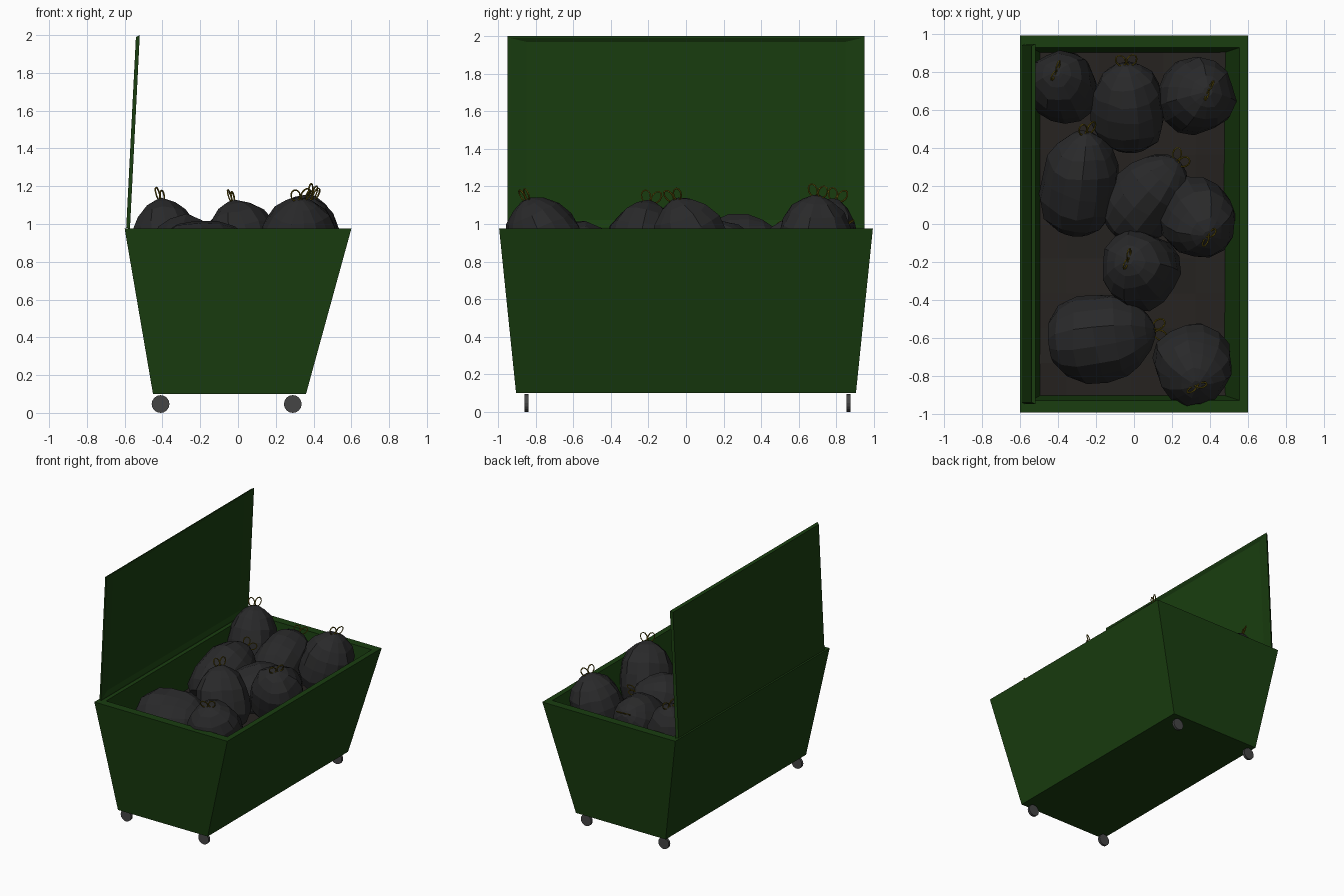
import bpy, bmesh, math, random
from mathutils import Vector

if "Cube" in bpy.data.objects:
    bpy.data.objects.remove(bpy.data.objects["Cube"])

random.seed(4)


def material(name, r, g, b):
    m = bpy.data.materials.new(name)
    m.diffuse_color = (r, g, b, 1)
    m.use_nodes = True
    m.node_tree.nodes["Principled BSDF"].inputs["Base Color"].default_value = m.diffuse_color
    return m


GREEN = material("green_paint", 0.010, 0.048, 0.005)
BLACK = material("black_plastic", 0.022, 0.022, 0.023)
BROWN = material("dark_rubbish", 0.020, 0.017, 0.015)
RUBBER = material("wheel_grey", 0.06, 0.06, 0.06)
YELLOW = material("yellow_tie", 0.14, 0.10, 0.004)


def loft(name, rings, mat):
    """Skin equal-length closed rings and cap both ends."""
    bm = bmesh.new()
    rows = [[bm.verts.new(p) for p in ring] for ring in rings]
    n = len(rows[0])
    for a, b in zip(rows, rows[1:]):
        for i in range(n):
            j = (i + 1) % n
            bm.faces.new((a[i], a[j], b[j], b[i]))
    bm.faces.new(rows[0])
    bm.faces.new(rows[-1])
    bmesh.ops.recalc_face_normals(bm, faces=bm.faces)
    me = bpy.data.meshes.new(name)
    bm.to_mesh(me)
    bm.free()
    me.materials.append(mat)
    ob = bpy.data.objects.new(name, me)
    bpy.context.collection.objects.link(ob)
    return ob


def rect(x0, x1, y, z):
    return [(x0, -y, z), (x1, -y, z), (x1, y, z), (x0, y, z)]


# Tapered open container: outer floor, outer rim, inner rim, inner floor
loft("container", [rect(-0.45, 0.36, 0.905, 0.10),
                   rect(-0.60, 0.60, 0.995, 0.975),
                   rect(-0.54, 0.555, 0.93, 0.975),
                   rect(-0.40, 0.315, 0.85, 0.14)], GREEN)


# Open lid: a shallow tray leaning slightly inward
def lid_ring(y, z0, z1, dx):
    def lean(z):
        return -0.592 + 0.052 * (z - 0.975) / 1.025 + dx
    return [(lean(z), s * y, z) for s, z in ((-1, z0), (1, z0), (1, z1), (-1, z1))]


loft("lid", [lid_ring(0.94, 0.98, 1.99, 0.0),
             lid_ring(0.95, 0.975, 2.0, 0.02),
             lid_ring(0.935, 0.985, 1.99, 0.02),
             lid_ring(0.85, 1.02, 1.97, 0.008)], GREEN)

# Wheels: thin discs under the corners
for side, x in (("left", -0.41), ("right", 0.29)):
    for end, y in (("front", -0.85), ("back", 0.865)):
        loft(f"wheel_{end}_{side}",
             [[(x + 0.047 * math.cos(i * math.pi / 8), y + d,
                0.047 + 0.047 * math.sin(i * math.pi / 8)) for i in range(16)]
              for d in (-0.01, 0.01)], RUBBER)

# Uneven layer of rubbish beneath the bags
bm = bmesh.new()
bmesh.ops.create_grid(bm, x_segments=6, y_segments=10, size=0.5)
for v in bm.verts:
    v.co = Vector((-0.015 + v.co.x * 1.02, v.co.y * 1.83,
                   0.71 + random.uniform(-0.015, 0.015)))
me = bpy.data.meshes.new("rubbish_layer")
bm.to_mesh(me)
bm.free()
me.materials.append(BROWN)
bpy.context.collection.objects.link(bpy.data.objects.new("rubbish_layer", me))

# Bag profile: distance along the bag, relative radius
PROFILE = [(0, 0.5), (0.10, 0.82), (0.28, 1.0), (0.48, 1.0), (0.67, 0.93),
           (0.83, 0.72), (0.94, 0.42), (0.985, 0.2), (1.0, 0.12)]
SIDES = 14


def bag(i, top, base, r, turn):
    top, base = Vector(top), Vector(base)
    axis = (top - base).normalized()
    u = Vector((math.cos(math.radians(turn)), math.sin(math.radians(turn)), 0))
    u = (u - axis * u.dot(axis)).normalized()
    v = axis.cross(u)
    phase = random.uniform(0, 6)
    rings = []
    for t, k in PROFILE:
        ring = []
        for s in range(SIDES):
            a = 2 * math.pi * s / SIDES
            fold = (0.06 if s % 2 else -0.06) * max(0, t - 0.4)
            lump = 1 + fold + 0.035 * math.sin(3 * a + phase + 4 * t) \
                + random.uniform(-0.03, 0.03)
            c = base.lerp(top, t + (random.uniform(-0.02, 0.02) if 0 < t < 0.9 else 0))
            ring.append(c + (u * math.cos(a) + v * math.sin(a)) * r * k * lump)
        rings.append(ring)
    loft(f"rubbish_bag_{i}", rings, BLACK)

    # Tie: two wire loops standing on the neck
    cu = bpy.data.curves.new(f"bag_tie_{i}", "CURVE")
    cu.dimensions = "3D"
    cu.bevel_depth = 0.0045
    cu.bevel_resolution = 0
    for side in (-1, 1):
        sp = cu.splines.new("POLY")
        sp.points.add(9)
        sp.use_cyclic_u = True
        for n, p in enumerate(sp.points):
            a = 2 * math.pi * n / 10
            pos = top + u * side * (0.029 + 0.027 * math.cos(a)) \
                + axis * (0.026 + 0.032 * math.sin(a) + 0.008 * math.cos(a))
            p.co = (*pos, 1)
    cu.materials.append(YELLOW)
    bpy.context.collection.objects.link(bpy.data.objects.new(f"bag_tie_{i}", cu))


# Bags: neck point, base point, radius, tie direction
BAGS = [((-0.41, 0.80, 1.13), (-0.35, 0.66, 0.66), 0.180, 68),
        ((-0.04, 0.84, 0.99), (-0.02, 0.42, 0.74), 0.190, 5),
        ((0.39, 0.70, 1.15), (0.28, 0.66, 0.68), 0.200, 65),
        ((-0.25, 0.48, 0.96), (-0.32, -0.02, 0.70), 0.200, 55),
        ((0.23, 0.33, 0.91), (-0.08, -0.03, 0.72), 0.200, 100),
        ((0.39, -0.06, 1.13), (0.29, 0.11, 0.69), 0.200, 55),
        ((-0.03, -0.19, 1.12), (0.08, -0.28, 0.65), 0.200, 75),
        ((0.11, -0.56, 0.84), (-0.43, -0.63, 0.74), 0.230, 90),
        ((0.33, -0.85, 1.13), (0.30, -0.66, 0.70), 0.205, 25)]
for i, b in enumerate(BAGS, 1):
    bag(i, *b)
